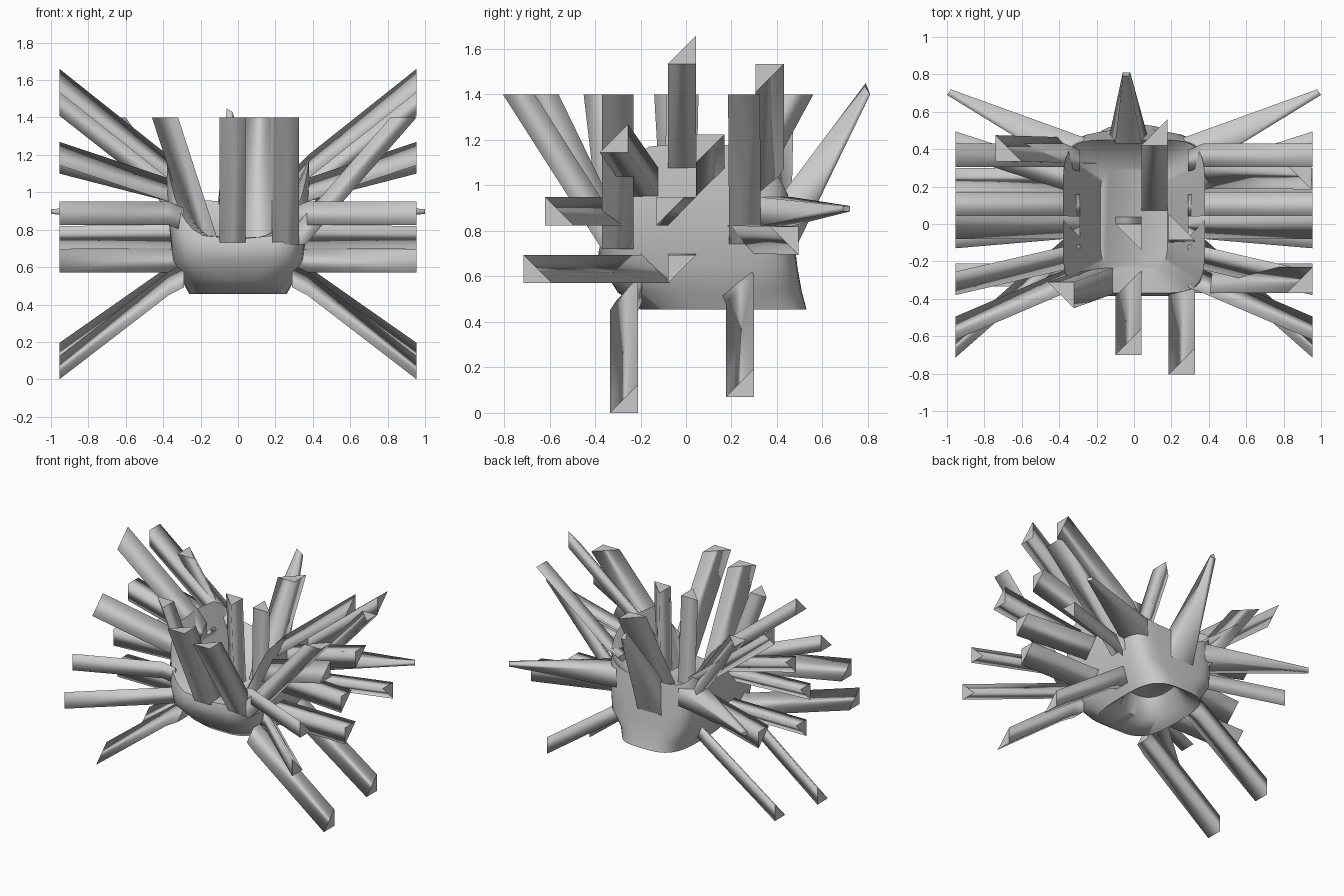
import bpy, bmesh, math

if "Cube" in bpy.data.objects:
    bpy.data.objects.remove(bpy.data.objects["Cube"])


def make(name, verts, faces):
    me = bpy.data.meshes.new(name)
    me.from_pydata(verts, [], faces)
    bm = bmesh.new()
    bm.from_mesh(me)
    bmesh.ops.recalc_face_normals(bm, faces=bm.faces)
    # smooth sides, flat end caps
    for i, f in enumerate(bm.faces):
        f.smooth = i > 1
    bm.to_mesh(me)
    bm.free()
    ob = bpy.data.objects.new(name, me)
    bpy.context.collection.objects.link(ob)
    return ob


def tri(u, v, corner, s):
    # right triangle in a square cell; corner names the right angle
    c = [(u, v), (u + s, v), (u + s, v + s), (u, v + s)]
    k = ('bl', 'br', 'tr', 'tl').index(corner)
    return [c[k - 1], c[k], c[(k + 1) % 4]]


def loft(name, *sections):
    # closed prism through matching sections
    n, m = len(sections[0]), len(sections)
    faces = [tuple(range(n)), tuple(range(n * (m - 1), n * m))]
    for r in range(m - 1):
        for i in range(n):
            j = (i + 1) % n
            faces.append((r * n + i, r * n + j, (r + 1) * n + j, (r + 1) * n + i))
    return make(name, sum(sections, []), faces)


# body: saddle-topped bowl with raised sides and a recess underneath
N = 48


def ring(rx, y0, y1, zf, e=0.35):
    out = []
    for i in range(N):
        t = 2 * math.pi * i / N
        c, s = math.cos(t), math.sin(t)
        px = math.copysign(abs(c) ** e, c)
        py = math.copysign(abs(s) ** e, s)
        out.append((rx * px, (y0 + y1) / 2 + (y1 - y0) / 2 * py, zf(px, py)))
    return out


def rim(px, py):
    base = 0.75 if py < 0 else 0.75 + 0.2 * py
    return base + (1.19 - 0.12 * abs(py) ** 3 - base) * abs(px) ** 4


body = loft(
    "body",
    ring(0.14, 0.02, 0.36, lambda a, b: 0.64, 0.8),
    ring(0.2, -0.02, 0.46, lambda a, b: 0.5, 0.8),
    ring(0.26, -0.2, 0.53, lambda a, b: 0.455, 0.6),
    ring(0.3, -0.3, 0.51, lambda a, b: 0.53, 0.6),
    ring(0.35, -0.37, 0.49, lambda a, b: 0.64),
    ring(0.38, -0.385, 0.47, lambda a, b: 0.64 + 0.55 * (rim(a, b) - 0.64)),
    ring(0.38, -0.37, 0.45, rim),
    ring(0.18, -0.24, 0.3, lambda a, b: 0.76))
bpy.context.view_layer.objects.active = body
body.select_set(True)
bpy.ops.object.shade_smooth_by_angle(angle=math.radians(60))

# side spikes: base y, z at the body -> end y, z on the outer plane, mirrored
S = 0.125
side = [(-0.08, 1.07, -0.08, 1.535, 'br'), (0.305, 0.95, 0.305, 1.41, 'tl'),
        (0.045, 0.95, 0.045, 1.1, 'tl'), (-0.245, 0.95, -0.38, 1.145, 'br'),
        (-0.08, 0.825, -0.13, 0.825, 'tl'), (-0.37, 0.825, -0.62, 0.825, 'bl'),
        (-0.2, 0.57, -0.715, 0.57, 'bl'), (-0.08, 0.57, -0.08, 0.57, 'tl'),
        (0.18, 0.7, 0.37, 0.695, 'tr'), (-0.335, 0.45, -0.335, 0.0, 'br'),
        (0.175, 0.48, 0.175, 0.07, 'br')]
for sx, tag in ((1, "right"), (-1, "left")):
    for y0, z0, y1, z1, c in side:
        # short root sunk into the body, then a straight spike
        base = tri(y0, z0, c, S)
        mz = z0 + S / 2
        rz = 0.72 + 0.8 * (mz - 0.72)
        root = [(sx * 0.29, 0.92 * y, rz + z - mz) for y, z in base]
        a = [(sx * 0.37, y, z) for y, z in base]
        b = [(sx * 0.955, y, z) for y, z in tri(y1, z1, c, S)]
        loft(tag + "_side_spike", root, a, b)
    # tapered rear side spike
    a = [(sx * x, y, z) for x, y, z in ((0.38, 0.31, 0.82), (0.38, 0.31, 0.95), (0.26, 0.46, 0.95), (0.26, 0.46, 0.82))]
    b = [(sx * x, y, z) for x, y, z in ((1.0, 0.69, 0.885), (1.0, 0.69, 0.91), (0.98, 0.72, 0.91), (0.98, 0.72, 0.885))]
    loft(tag + "_tapered_spike", a, b)

# upward spikes: base x, y at z 0.74 -> end x, y at z 1.40
up = [(-0.1, -0.37, -0.1, -0.7, 'br'), (0.185, -0.37, 0.185, -0.805, 'br'),
      (-0.1, -0.1, -0.1, -0.14, 'tr'), (0.185, -0.1, 0.185, -0.085, 'bl'),
      (0.04, 0.05, 0.04, 0.42, 'br'), (-0.25, 0.32, -0.74, 0.335, 'bl'),
      (0.2, 0.19, 0.81, 0.185, 'tr'), (0.22, -0.37, 0.815, -0.37, 'br'),
      (-0.24, -0.37, -0.46, -0.45, 'tr')]
for x0, y0, x1, y1, c in up:
    a = [(x, y, 0.72) for x, y in tri(x0, y0, c, 0.14)]
    b = [(x, y, 1.40) for x, y in tri(x1, y1, c, 0.14)]
    loft("top_spike", a, b)

# rear tapered spike
a = [(-0.13, 0.48, 0.72), (0.07, 0.48, 0.72), (0.04, 0.43, 0.97), (-0.1, 0.43, 0.97)]
b = [(-0.06, 0.81, 1.4), (-0.02, 0.81, 1.4), (-0.03, 0.79, 1.43), (-0.06, 0.79, 1.45)]
loft("rear_spike", a, b)
